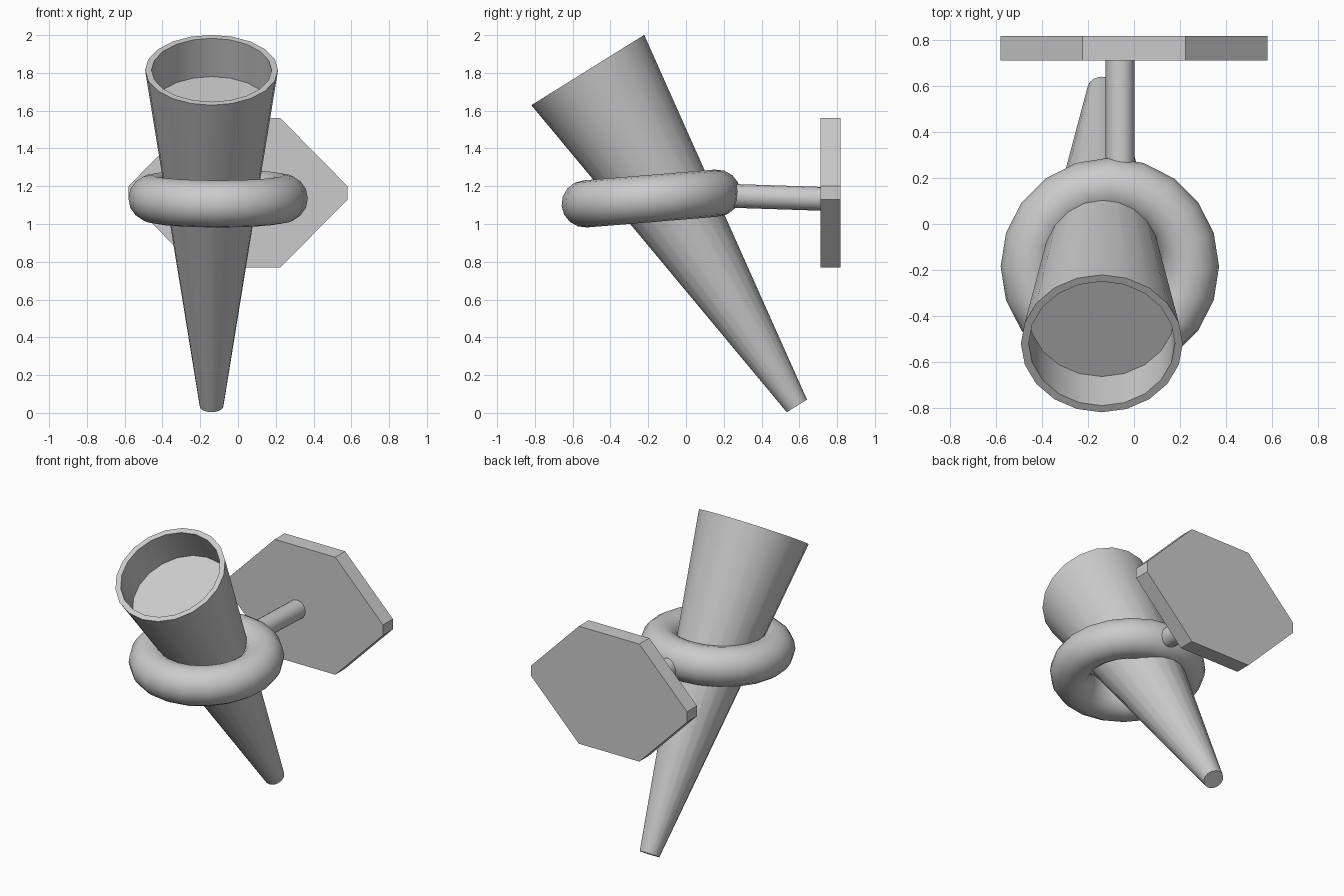
import bpy, bmesh
from math import radians
from mathutils import Vector, Matrix

if "Cube" in bpy.data.objects:
    bpy.data.objects.remove(bpy.data.objects["Cube"])


def make_object(name, bm, smooth_angle=None):
    bmesh.ops.recalc_face_normals(bm, faces=bm.faces[:])
    mesh = bpy.data.meshes.new(name)
    bm.to_mesh(mesh)
    bm.free()
    obj = bpy.data.objects.new(name, mesh)
    bpy.context.collection.objects.link(obj)
    if smooth_angle:
        bpy.ops.object.select_all(action='DESELECT')
        obj.select_set(True)
        bpy.context.view_layer.objects.active = obj
        bpy.ops.object.shade_smooth_by_angle(angle=radians(smooth_angle))
    return obj


def tapered_tube(bm, start, end, r1, r2, sides):
    start, end = Vector(start), Vector(end)
    axis = end - start
    rot = axis.to_track_quat('Z', 'Y').to_matrix().to_4x4()
    bmesh.ops.create_cone(bm, cap_ends=True, segments=sides, radius1=r1,
                          radius2=r2, depth=axis.length,
                          matrix=Matrix.Translation((start + end) / 2) @ rot)
    return axis.normalized()


# Torch body: leaning cone with a recessed top
bm = bmesh.new()
axis = tapered_tube(bm, (-0.14, 0.587, 0.037), (-0.14, -0.52, 1.815), 0.063, 0.352, 20)
top = max(bm.faces, key=lambda f: f.normal.dot(axis) * f.calc_area())
bmesh.ops.inset_individual(bm, faces=[top], thickness=0.034)
cup = bmesh.ops.extrude_discrete_faces(bm, faces=[top])["faces"][0]
lip = [v for v in cup.verts]
bm.verts.ensure_lookup_table()
bmesh.ops.translate(bm, verts=lip, vec=-axis * 0.239)
bmesh.ops.remove_doubles(bm, verts=bm.verts[:], dist=1e-5)
make_object("torch_body", bm, 30)

# Holder ring: torus tilted slightly upward toward the wall
bpy.ops.mesh.primitive_torus_add(major_segments=20, minor_segments=16,
                                 major_radius=0.35, minor_radius=0.125,
                                 location=(-0.105, -0.185, 1.135),
                                 rotation=(radians(4.7), 0, 0))
ring = bpy.context.object
ring.name = "holder_ring"
bpy.ops.object.shade_smooth_by_angle(angle=radians(40))

# Bracket arm between ring and wall plate
bm = bmesh.new()
tapered_tube(bm, (-0.06, 0.18, 1.151), (-0.06, 0.76, 1.132), 0.063, 0.063, 16)
make_object("bracket_arm", bm, 40)

# Wall plate: upright slab with cut corners
half = [(0.225, 0.77), (0.58, 1.13), (0.58, 1.20), (0.225, 1.56)]
outline = half + [(-x, z) for x, z in reversed(half)]
bm = bmesh.new()
face = bm.faces.new([bm.verts.new((x, 0.712, z)) for x, z in outline])
ext = bmesh.ops.extrude_face_region(bm, geom=[face], use_keep_orig=True)
bmesh.ops.translate(bm, vec=(0, 0.105, 0),
                    verts=[v for v in ext["geom"] if isinstance(v, bmesh.types.BMVert)])
make_object("wall_plate", bm)
